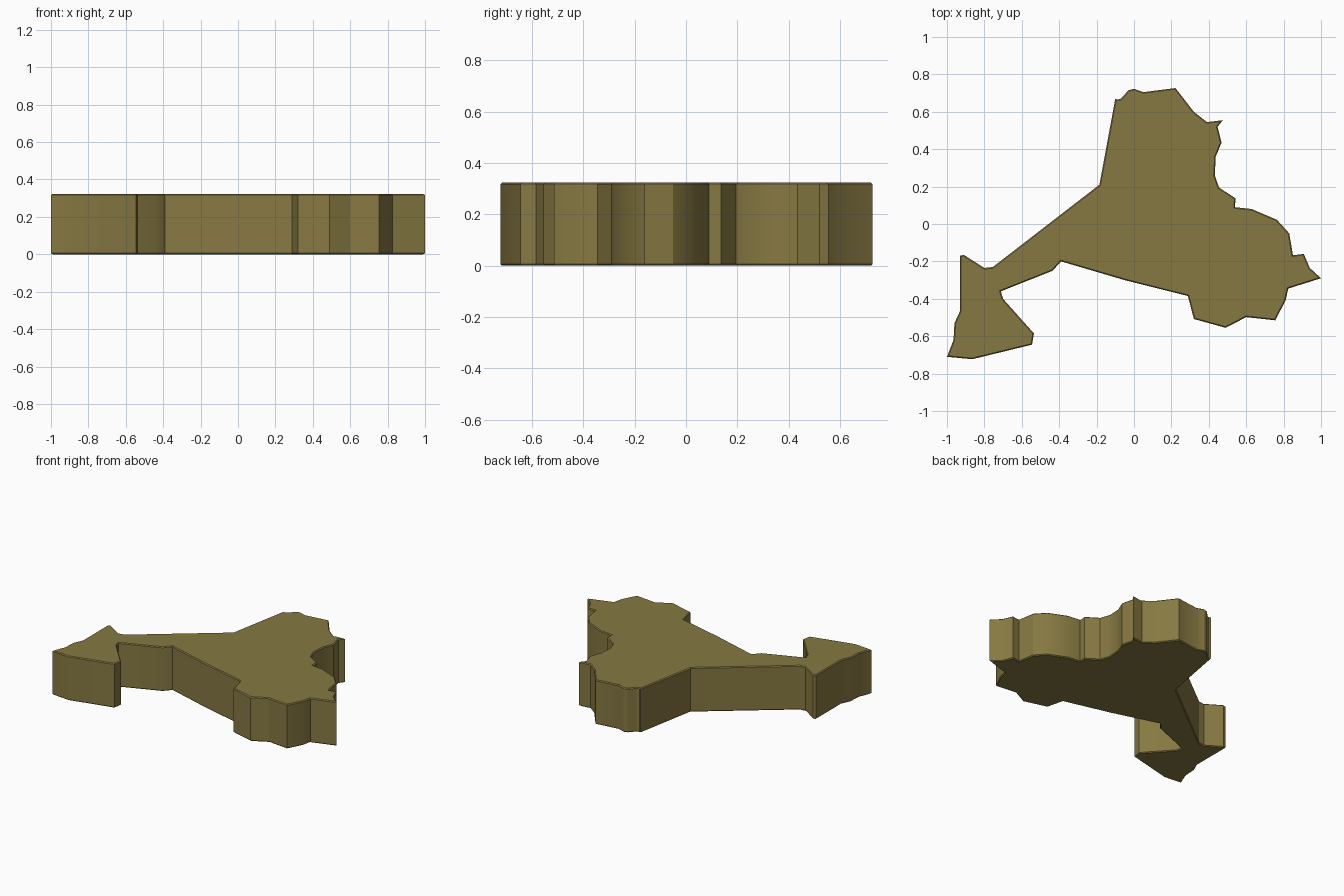
import bpy, bmesh, math

if "Cube" in bpy.data.objects:
    bpy.data.objects.remove(bpy.data.objects["Cube"])

HEIGHT = 0.323
RIM = 0.006

# outline of the slab seen from above, counter-clockwise
outline = [
    (-0.10, 0.67), (-0.185, 0.21), (-0.755, -0.23), (-0.80, -0.235), (-0.91, -0.165),
    (-0.93, -0.17), (-0.93, -0.465), (-0.96, -0.53), (-0.965, -0.62), (-1.0, -0.71),
    (-0.865, -0.723), (-0.545, -0.645), (-0.535, -0.585), (-0.70, -0.40), (-0.712, -0.36),
    (-0.435, -0.25), (-0.39, -0.20), (-0.05, -0.30), (0.288, -0.385), (0.32, -0.508),
    (0.49, -0.555), (0.60, -0.498), (0.755, -0.515), (0.81, -0.41), (0.825, -0.345),
    (1.0, -0.29), (0.94, -0.235), (0.908, -0.16), (0.85, -0.167), (0.83, -0.05),
    (0.765, 0.022), (0.63, 0.08), (0.54, 0.09), (0.543, 0.137), (0.455, 0.195),
    (0.432, 0.26), (0.437, 0.36), (0.468, 0.435), (0.447, 0.52), (0.475, 0.555),
    (0.39, 0.545), (0.32, 0.60), (0.222, 0.727), (0.05, 0.705), (0.0, 0.723),
    (-0.03, 0.715), (-0.07, 0.67), (-0.09, 0.665),
]

olive = bpy.data.materials.new("olive brown")
olive.diffuse_color = (0.24, 0.19, 0.055, 1.0)
olive.use_nodes = True
olive.node_tree.nodes["Principled BSDF"].inputs["Base Color"].default_value = olive.diffuse_color

# slab: filled outline pulled straight up
bm = bmesh.new()
base = bm.faces.new([bm.verts.new((x, y, 0)) for x, y in outline])
grown = bmesh.ops.extrude_face_region(bm, geom=[base], use_keep_orig=True)
bmesh.ops.translate(bm, vec=(0, 0, HEIGHT),
                    verts=[g for g in grown["geom"] if isinstance(g, bmesh.types.BMVert)])
bmesh.ops.recalc_face_normals(bm, faces=bm.faces)

# narrow chamfer around the top and bottom rims
rims = [e for e in bm.edges if abs(e.verts[0].co.z - e.verts[1].co.z) < 1e-5]
bmesh.ops.bevel(bm, geom=rims, offset=RIM, offset_type='OFFSET', segments=1,
                profile=0.5, affect='EDGES', clamp_overlap=True)
bmesh.ops.recalc_face_normals(bm, faces=bm.faces)

mesh = bpy.data.meshes.new("terrain_slab")
bm.to_mesh(mesh)
bm.free()
slab = bpy.data.objects.new("terrain_slab", mesh)
bpy.context.collection.objects.link(slab)
mesh.materials.append(olive)

bpy.context.view_layer.objects.active = slab
slab.select_set(True)
bpy.ops.object.shade_smooth_by_angle(angle=math.radians(30))
